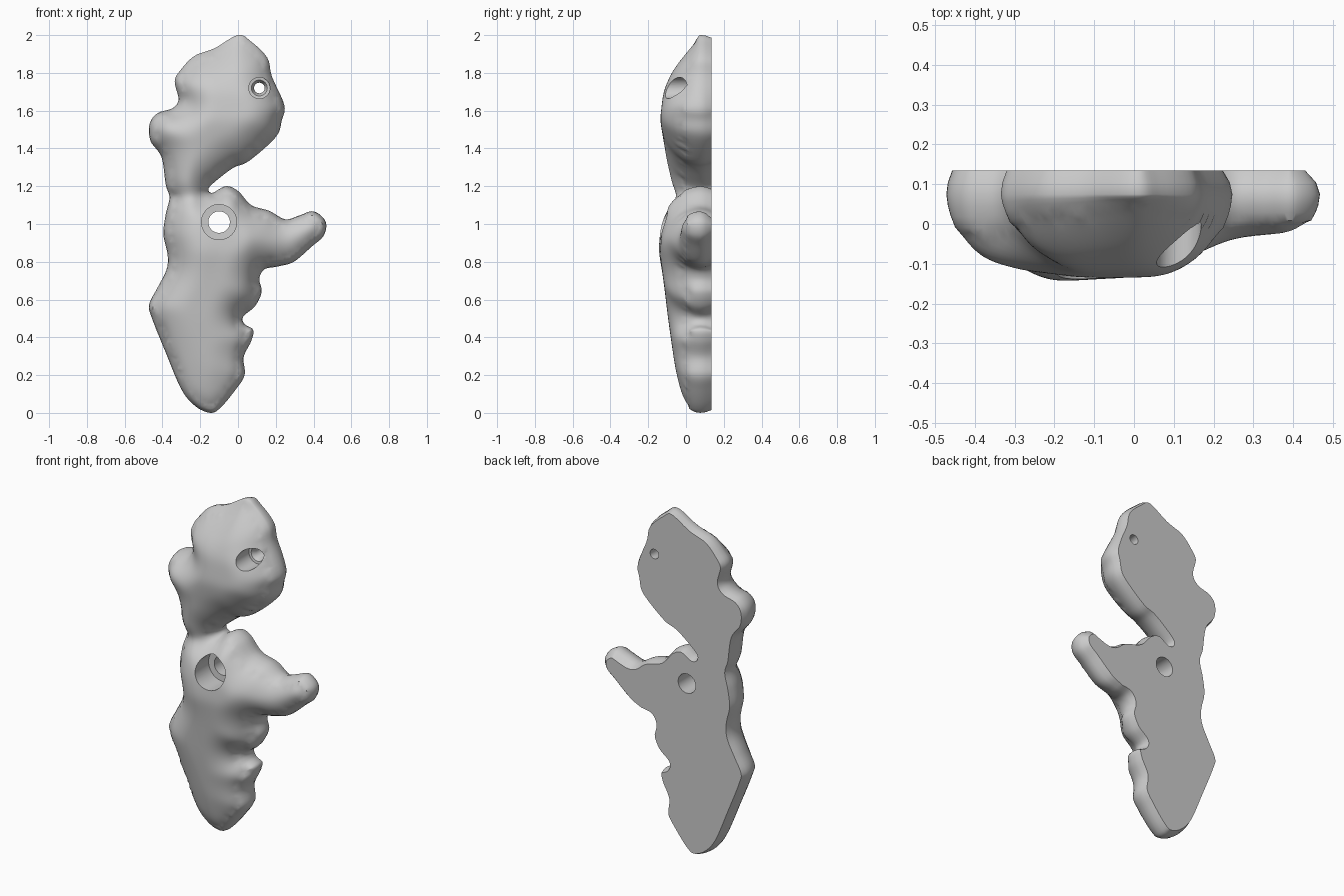
import bpy, bmesh, math
from mathutils import Vector, kdtree
from mathutils.geometry import delaunay_2d_cdt

if "Cube" in bpy.data.objects:
    bpy.data.objects.remove(bpy.data.objects["Cube"])

BACK, RIM = 0.135, 0.075

# Front silhouette (x, z), clockwise from the top
OUTLINE = [(0, 2), (.07, 1.965), (.155, 1.88), (.18, 1.78), (.245, 1.63), (.232, 1.55), (.2, 1.46),
    (.06, 1.335), (-.02, 1.30), (-.09, 1.25), (-.155, 1.19), (-.135, 1.165), (-.065, 1.2), (0, 1.175),
    (.07, 1.10), (.165, 1.07), (.25, 1.025), (.325, 1.045), (.4, 1.067), (.463, 1.015), (.455, .94),
    (.39, .88), (.295, .80), (.21, .775), (.14, .76), (.113, .71), (.125, .64), (.09, .565),
    (.028, .51), (.035, .47), (.08, .44), (.07, .38), (.03, .295), (.035, .2), (-.015, .12),
    (-.09, .03), (-.145, 0), (-.225, .035), (-.3, .125), (-.385, .325), (-.457, .505), (-.47, .575),
    (-.425, .665), (-.378, .76), (-.373, .84), (-.395, .945), (-.383, 1.05), (-.363, 1.14),
    (-.383, 1.21), (-.405, 1.354), (-.463, 1.44), (-.468, 1.53), (-.425, 1.587), (-.347, 1.613),
    (-.315, 1.66), (-.335, 1.757), (-.3, 1.82), (-.23, 1.89), (-.125, 1.93)]
# Foremost y at each height
CREST = [(0, 0), (.1, -.035), (.25, -.06), (.5, -.095), (.85, -.137), (1.05, -.122), (1.2, -.10),
    (1.4, -.112), (1.55, -.138), (1.7, -.12), (1.8, -.08), (1.9, -.03), (2, .04)]
# Local bumps and hollows: x, z, radius, push towards the front
BUMPS = [(-.02, 1.1, .08, .02), (-.2, 1.14, .035, -.035), (-.27, 1.14, .035, -.04),
    (-.34, 1.14, .035, -.03), (.03, .52, .06, -.03), (-.25, 1.62, .07, -.02), (-.28, 1.72, .06, .012),
    (.1, .64, .05, -.03), (.06, .42, .04, -.025), (-.2, .9, .12, .01)]


def closed_curve(pts, steps):
    out, n = [], len(pts)
    for i in range(n):
        a, b, c, d = (Vector(pts[(i + k) % n]) for k in (-1, 0, 1, 2))
        for s in range(steps):
            t = s / steps
            out.append(.5 * (2 * b + (c - a) * t + (2 * a - 5 * b + 4 * c - d) * t ** 2
                             + (3 * b - a - 3 * c + d) * t ** 3))
    return out


def lerp_table(table, z):
    for (z0, y0), (z1, y1) in zip(table, table[1:]):
        if z <= z1:
            t = max(0, (z - z0) / (z1 - z0))
            return y0 + (y1 - y0) * t
    return table[-1][1]


def clamp(v):
    return max(0.0, min(1.0, v))


rim = closed_curve(OUTLINE, 6)
N = len(rim)
inward = []
for i in range(N):
    t = (rim[(i + 2) % N] - rim[i - 2]).normalized()
    inward.append(Vector((t.y, -t.x)))
kd = kdtree.KDTree(N)
for i, p in enumerate(rim):
    kd.insert((p.x, p.y, 0), i)
kd.balance()


def edge_distance(x, z):
    return kd.find((x, z, 0))[2]


def front_y(x, z, d):
    crest = lerp_table(CREST, z)
    f = clamp((x - .05) / .2)
    if z < 1.25:
        crest += f * (max(crest, -.05) - crest)
    shoulder = .07 - .055 * clamp((z - 1.6) / .35)
    shoulder = min(shoulder, max(.01, RIM - crest))
    u, t = 1 - clamp(d / .06), clamp(d / .19)
    y = RIM - shoulder * math.sqrt(1 - u * u) - (RIM - shoulder - crest) * t * (2 - t)
    for bx, bz, r, push in BUMPS:
        y -= push * math.exp(-((x - bx) ** 2 + (z - bz) ** 2) / r ** 2) * clamp(d / .03)
    return min(y, RIM)


# Hold body: triangulated outline with edge rings and an inner grid
pts = list(rim)
for off in (.004, .011, .022):
    for p, n in zip(rim, inward):
        q = p + n * off
        if edge_distance(q.x, q.y) > off * .93:
            pts.append(q)
STEP = .014
for i in range(-35, 36):
    for k in range(1, 144):
        x, z = (i + .5 * (k % 2)) * STEP, k * STEP
        if edge_distance(x, z) > .03:
            pts.append(Vector((x, z)))
cv, _, cf, *_ = delaunay_2d_cdt(pts, [], [list(range(N))], 1, 1e-6)

bm = bmesh.new()
bv = []
for p in cv:
    d = edge_distance(p.x, p.y)
    bv.append(bm.verts.new((p.x, front_y(p.x, p.y, d), p.y)))
for f in cf:
    bm.faces.new([bv[i] for i in f])
bmesh.ops.delete(bm, geom=[v for v in bm.verts if not v.link_faces], context='VERTS')
inner = [v for v in bm.verts if edge_distance(v.co.x, v.co.z) > .025]
for _ in range(12):
    bmesh.ops.smooth_vert(bm, verts=inner, factor=.5, use_axis_y=True)

# Side wall curling slightly inward to the flat back
for y, tuck in ((.105, .004), (BACK, .011)):
    border = [e for e in bm.edges if e.is_boundary]
    new = bmesh.ops.extrude_edge_only(bm, edges=border)['geom']
    for v in (g for g in new if isinstance(g, bmesh.types.BMVert)):
        n = inward[kd.find((v.co.x, v.co.z, 0))[1]]
        s = tuck * (1 + 1.5 * clamp((v.co.x - .2) / .1))
        v.co = (v.co.x + n.x * s, y, v.co.z + n.y * s)
bmesh.ops.holes_fill(bm, edges=[e for e in bm.edges if e.is_boundary], sides=0)
bmesh.ops.recalc_face_normals(bm, faces=bm.faces)
me = bpy.data.meshes.new("climbing_hold")
bm.to_mesh(me)
bm.free()
hold = bpy.data.objects.new("climbing_hold", me)
bpy.context.collection.objects.link(hold)


# Stepped screw holes: lathed cutters along y
def screw_cutter(name, x, z, profile, seg=48):
    b = bmesh.new()
    rings = [[b.verts.new((x + r * math.cos(2 * math.pi * i / seg), y,
                           z + r * math.sin(2 * math.pi * i / seg))) for i in range(seg)]
             for r, y in profile]
    for r0, r1 in zip(rings, rings[1:]):
        for i in range(seg):
            j = (i + 1) % seg
            b.faces.new((r0[i], r0[j], r1[j], r1[i]))
    b.faces.new(rings[0])
    b.faces.new(rings[-1])
    bmesh.ops.recalc_face_normals(b, faces=b.faces)
    m = bpy.data.meshes.new(name)
    b.to_mesh(m)
    b.free()
    ob = bpy.data.objects.new(name, m)
    bpy.context.collection.objects.link(ob)
    ob.hide_render = True
    mod = hold.modifiers.new(name, 'BOOLEAN')
    mod.operation, mod.solver, mod.object = 'DIFFERENCE', 'EXACT', ob
    return ob


cutters = [
    screw_cutter("bolt_hole_cutter", -.1, 1.01, [(.093, -.3), (.093, .0), (.057, .002), (.057, .3)]),
    screw_cutter("small_screw_cutter", .113, 1.72,
                 [(.056, -.3), (.056, .02), (.042, .022), (.028, .05), (.028, .3)])]

bpy.context.view_layer.objects.active = hold
hold.select_set(True)
for mod in list(hold.modifiers):
    bpy.ops.object.modifier_apply(modifier=mod.name)
for c in cutters:
    bpy.data.objects.remove(c)
bpy.ops.object.shade_smooth_by_angle(angle=math.radians(40))
